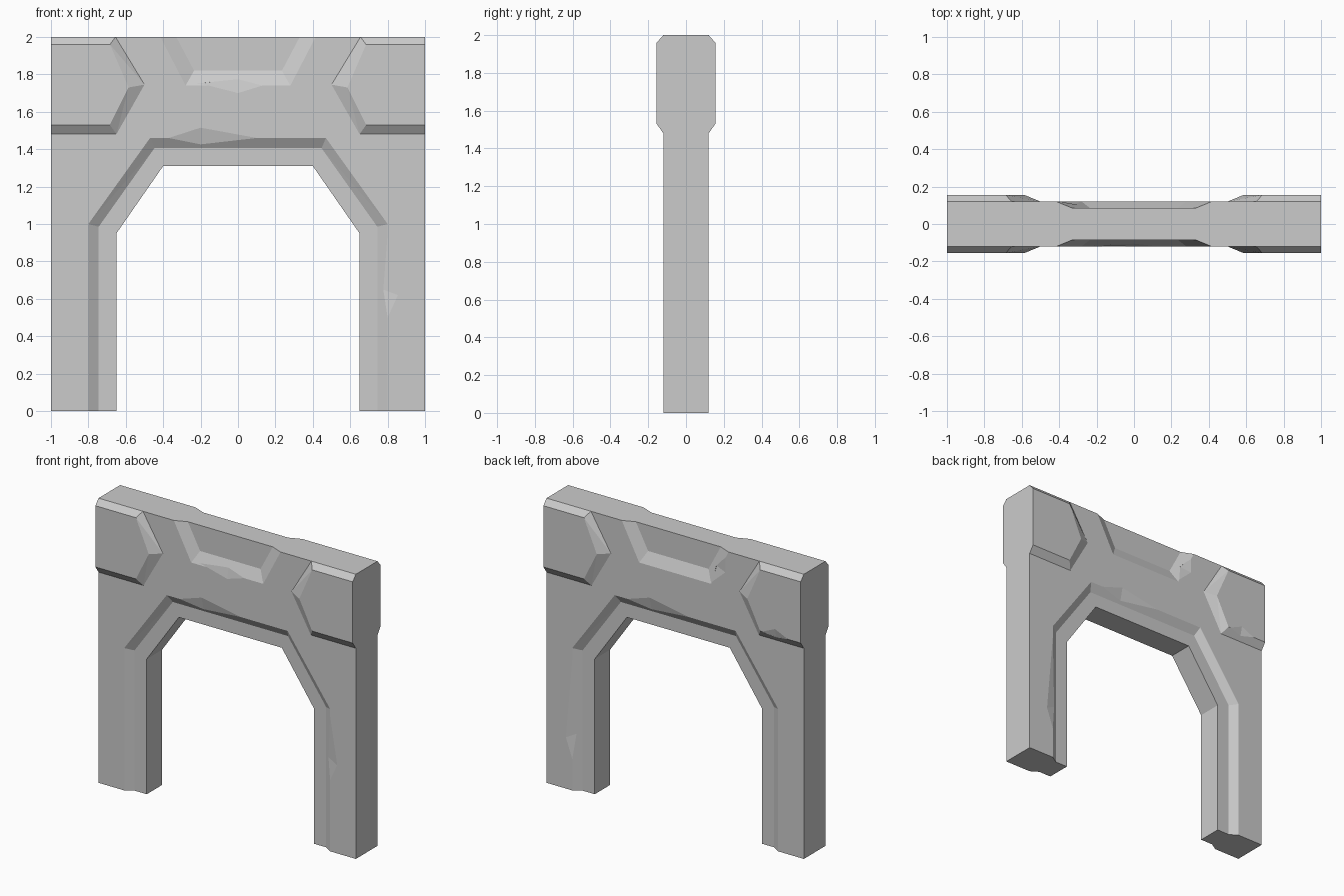
import bpy, bmesh
from mathutils import Vector

if "Cube" in bpy.data.objects:
    bpy.data.objects.remove(bpy.data.objects["Cube"], do_unlink=True)

stone = bpy.data.materials.new("grey_stone")
stone.use_nodes = True
grey = (0.6, 0.6, 0.6, 1)
stone.diffuse_color = grey
stone.node_tree.nodes["Principled BSDF"].inputs["Base Color"].default_value = grey

FACE = 0.12      # half depth of the wall
SUNK = 0.085     # half depth of sunken panels
RAISED = 0.155   # half depth of corner blocks


def finish(name, bm):
    bmesh.ops.triangulate(bm, faces=[f for f in bm.faces if len(f.verts) == 4])
    bmesh.ops.recalc_face_normals(bm, faces=bm.faces)
    mesh = bpy.data.meshes.new(name)
    bm.to_mesh(mesh)
    bm.free()
    mesh.materials.append(stone)
    ob = bpy.data.objects.new(name, mesh)
    bpy.context.collection.objects.link(ob)
    return ob


def loft(name, layers):
    """Solid through matching (y, outline) layers."""
    bm = bmesh.new()
    rings = [[bm.verts.new((x, y, z)) for x, z in outline] for y, outline in layers]
    bm.faces.new(rings[0])
    bm.faces.new(rings[-1])
    for a, b in zip(rings, rings[1:]):
        for i in range(len(a)):
            j = (i + 1) % len(a)
            bm.faces.new((a[i], a[j], b[j], b[i]))
    return finish(name, bm)


def hull(name, points):
    bm = bmesh.new()
    for p in points:
        bm.verts.new(p)
    bmesh.ops.convex_hull(bm, input=bm.verts)
    return finish(name, bm)


def combine(target, tool, operation="DIFFERENCE"):
    mod = target.modifiers.new(tool.name, "BOOLEAN")
    mod.operation, mod.solver, mod.object = operation, "EXACT", tool
    bpy.context.view_layer.objects.active = target
    bpy.context.view_layer.update()
    bpy.ops.object.modifier_apply(modifier=mod.name)
    bpy.data.objects.remove(tool, do_unlink=True)


def mirrored(half):
    """Close a right-hand outline with its mirror image."""
    return half + [(-x, z) for x, z in reversed(half)]


# Wall slab
slab = mirrored([(1, 0), (1, 2)])
arch = loft("gateway_arch", [(-FACE, slab), (FACE, slab)])

# Outlines of the opening and its stepped rim
opening = mirrored([(0.65, -0.1), (0.65, 0.95), (0.4, 1.31)])
rim_inner = mirrored([(0.745, -0.1), (0.745, 0.985), (0.447, 1.405)])
rim_outer = mirrored([(0.8, -0.1), (0.8, 1.0), (0.47, 1.46)])

# Outlines of the sunken top panel
panel_inner = mirrored([(0.383, 2.1), (0.33, 2), (0.235, 1.82)])
panel_outer = mirrored([(0.467, 2.1), (0.415, 2), (0.28, 1.74)])

# Outlines of the raised corner blocks
block_top = [(1, 1.96), (0.685, 1.96), (0.585, 1.73), (0.685, 1.53), (1, 1.53)]
block_base = [(1, 2), (0.655, 2), (0.5, 1.745), (0.65, 1.48), (1, 1.48)]

for side in (-1, 1):
    for hand in (-1, 1):
        base = [(hand * x, z) for x, z in block_base]
        top = [(hand * x, z) for x, z in block_top]
        block = loft("corner_block", [(side * 0.02, base), (side * FACE, base),
                                      (side * RAISED, top)])
        combine(arch, block, "UNION")
    for name, inner, outer in (("rim_cutter", rim_inner, rim_outer),
                               ("panel_cutter", panel_inner, panel_outer)):
        combine(arch, loft(name, [(side * SUNK, inner), (side * FACE, outer),
                                  (side * 0.3, outer)]))

combine(arch, loft("opening_cutter", [(-0.4, opening), (0.4, opening)]))

# Chipped edges: two ends on the edge, a point on each face, a point outside
rim_chip = [(-0.37, -0.12, 1.46), (0.1, -0.12, 1.46), (-0.2, -0.12, 1.515),
            (-0.2, -0.098, 1.425), (-0.2, -0.2, 1.4)]
chips = [
    rim_chip,
    [(-x, -y, z) for x, y, z in rim_chip],
    # front panel sill
    [(-0.22, -0.115, 1.75), (0.13, -0.12, 1.74), (0, -0.12, 1.7),
     (0, -0.105, 1.775), (0, -0.2, 1.8)],
    # front leg
    [(0.8, -0.12, 0.5), (0.8, -0.12, 0.95), (0.855, -0.12, 0.62),
     (0.775, -0.105, 0.65), (0.74, -0.2, 0.65)],
    # back leg
    [(0.8, 0.12, 0.22), (0.8, 0.12, 0.92), (0.85, 0.12, 0.36),
     (0.775, 0.105, 0.4), (0.74, 0.2, 0.4)],
    # back panel side
    [(-0.29, 0.12, 1.76), (-0.39, 0.12, 1.96), (-0.39, 0.12, 1.85),
     (-0.31, 0.103, 1.87), (-0.28, 0.2, 1.88)],
    # back corner block
    [(-0.7, 0.155, 1.53), (-0.9, 0.155, 1.53), (-0.8, 0.155, 1.575),
     (-0.8, 0.14, 1.51), (-0.8, 0.25, 1.45)],
]
for points in chips:
    combine(arch, hull("chip_cutter", [Vector(p) for p in points]))

# Merge leftover flat triangles, keep flat shading and a single material
bm = bmesh.new()
bm.from_mesh(arch.data)
bmesh.ops.remove_doubles(bm, verts=bm.verts, dist=0.0002)
bmesh.ops.dissolve_limit(bm, angle_limit=0.01, verts=bm.verts, edges=bm.edges)
bm.to_mesh(arch.data)
bm.free()
arch.data.materials.clear()
arch.data.materials.append(stone)
for poly in arch.data.polygons:
    poly.material_index = 0
    poly.use_smooth = False
